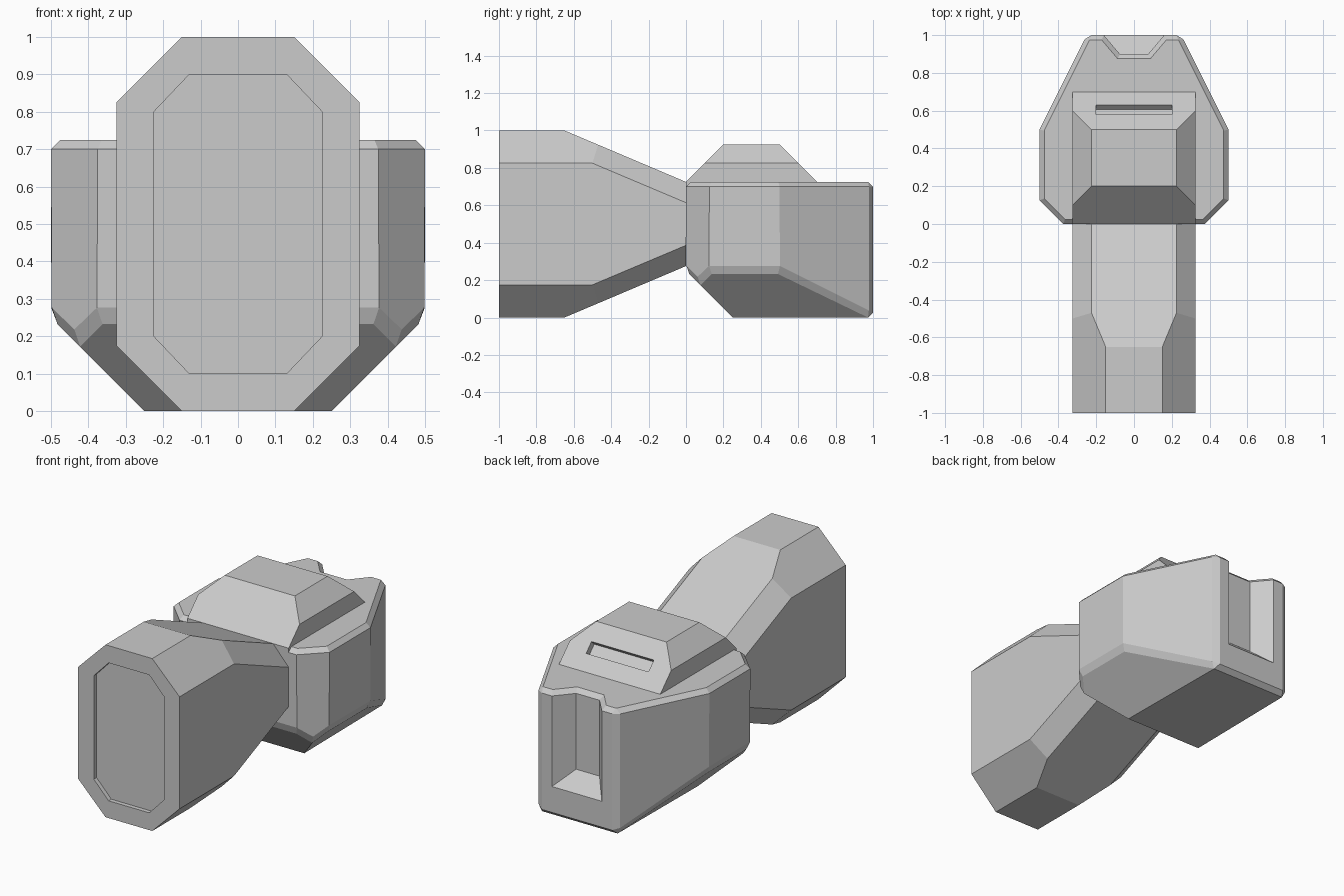
import bpy, bmesh, math
from mathutils import Matrix

cube = bpy.data.objects.get("Cube")
if cube:
    bpy.data.objects.remove(cube, do_unlink=True)

grey = bpy.data.materials.new("plain_grey")
grey.use_nodes = True
grey.diffuse_color = (0.6, 0.6, 0.6, 1)
grey.node_tree.nodes["Principled BSDF"].inputs["Base Color"].default_value = (0.6, 0.6, 0.6, 1)


def add_object(name, bm):
    mesh = bpy.data.meshes.new(name)
    bm.to_mesh(mesh)
    bm.free()
    mesh.materials.append(grey)
    obj = bpy.data.objects.new(name, mesh)
    bpy.context.collection.objects.link(obj)
    return obj


def hull(name, points, flip_z=False):
    """Convex solid from half of its corners, mirrored in x and maybe about z = 0.5."""
    bm = bmesh.new()
    for x, y, z in points:
        for side in (-1, 1):
            bm.verts.new((side * x, y, z))
            if flip_z:
                bm.verts.new((side * x, y, 1 - z))
    bmesh.ops.convex_hull(bm, input=bm.verts)
    bmesh.ops.dissolve_limit(bm, angle_limit=math.radians(1), verts=bm.verts, edges=bm.edges)
    bmesh.ops.recalc_face_normals(bm, faces=bm.faces)
    return add_object(name, bm)


def cut(obj, cutter):
    cutter.hide_render = True
    mod = obj.modifiers.new("cut", 'BOOLEAN')
    mod.operation = 'DIFFERENCE'
    mod.solver = 'EXACT'
    mod.object = cutter
    bpy.context.view_layer.objects.active = obj
    bpy.ops.object.modifier_apply(modifier=mod.name)
    bpy.data.objects.remove(cutter, do_unlink=True)


# Front hood: octagonal tube that tapers towards the body
hood = hull("front_hood", [
    (0.15, -1, 1), (0.325, -1, 0.825),
    (0.15, -0.65, 1), (0.225, -0.47, 0.924), (0.325, -0.5, 0.825),
    (0.225, 0, 0.725), (0.325, 0, 0.614)], flip_z=True)
cut(hood, hull("hood_recess_cutter", [
    (x, y, z) for y in (-1.1, -0.975) for x, z in ((0.13, 0.9), (0.225, 0.8))], flip_z=True))

# Main body: tapered block with a chamfered underside
rim = [(0.375, 0), (0.5, 0.125), (0.5, 0.5)]
body = hull("body",
            [(x, y, z) for x, y in rim for z in (0.25, 0.725)]
            + [(0.25, 1, 0.725), (0.25, 1, 0), (0.25, 0.25, 0), (0.4375, 0.0625, 0.1875)])

# Rear notch with a sloping floor
cut(body, hull("notch_cutter", [
    (x, y, z) for x, y, low in ((0.075, 0.9, 0.26), (0.245, 1.1, 0.09)) for z in (low, 0.9)]))

# Narrow bevel round the top rim, the lower rim and the rear corners
bm = bmesh.new()
bm.from_mesh(body.data)
bmesh.ops.dissolve_limit(bm, angle_limit=math.radians(1), verts=bm.verts, edges=bm.edges)
bm.normal_update()


def is_rim(edge):
    if len(edge.link_faces) != 2:
        return False
    a, b = sorted((f.normal.z for f in edge.link_faces), key=abs)
    if abs(a) > 0.01:
        return False
    rear_corner = all(abs(abs(v.co.x) - 0.25) < 0.01 and v.co.y > 0.99 for v in edge.verts)
    return b > 0.99 or b < -0.01 or rear_corner


bmesh.ops.bevel(bm, geom=[e for e in bm.edges if is_rim(e)], offset=0.025,
                offset_type='OFFSET', segments=1, profile=0.5, affect='EDGES')
bm.to_mesh(body.data)
bm.free()

# Raised top housing
housing = hull("top_housing", [
    (0.325, 0, 0.7), (0.325, 0.7, 0.7), (0.325, 0, 0.725), (0.325, 0.7, 0.725),
    (0.325, 0.1, 0.825), (0.325, 0.6, 0.825),
    (0.225, 0.2, 0.925), (0.225, 0.5, 0.925)])

# Slot sunk into the rear slope of the housing
bm = bmesh.new()
bmesh.ops.create_cube(bm, size=1, matrix=Matrix.Translation((0, 0.605, 0.82))
                      @ Matrix.Rotation(math.radians(-45), 4, 'X')
                      @ Matrix.Diagonal((0.4, 0.07, 0.07, 1)))
cut(housing, add_object("slot_cutter", bm))
